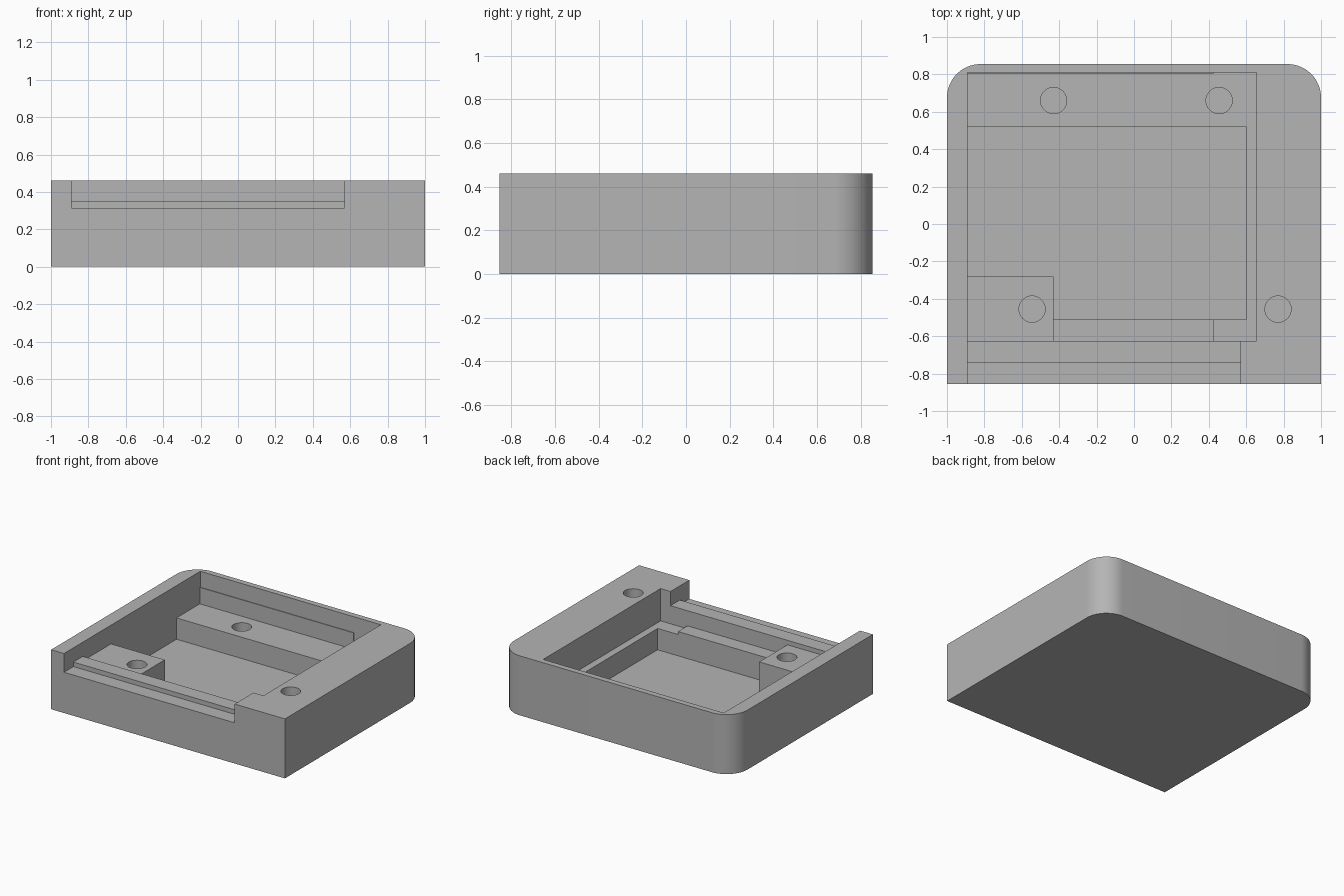
import bpy
import bmesh
from math import cos, sin, pi

default = bpy.data.objects.get("Cube")
if default:
    bpy.data.objects.remove(default, do_unlink=True)

# One grey material for the whole tray
grey = bpy.data.materials.new("plain_grey")
grey.use_nodes = True
colour = (0.46, 0.46, 0.46, 1)
grey.diffuse_color = colour
grey.node_tree.nodes["Principled BSDF"].inputs["Base Color"].default_value = colour

HEIGHT = 0.46
ABOVE = 0.7
FLOOR = 0.045
LEDGE = 0.21
BLOCK_TOP = 0.315
LEFT_WALL = -0.89
LIP_BACK = -0.625
BACK_WALL = 0.81


def prism(name, outline, z0, z1):
    """Extrude an outline of (x, y) points from z0 to z1."""
    bm = bmesh.new()
    base = bm.faces.new([bm.verts.new((x, y, z0)) for x, y in outline])
    top = bmesh.ops.extrude_face_region(bm, geom=[base])["geom"]
    verts = [v for v in top if isinstance(v, bmesh.types.BMVert)]
    bmesh.ops.translate(bm, verts=verts, vec=(0, 0, z1 - z0))
    bmesh.ops.recalc_face_normals(bm, faces=bm.faces[:])
    mesh = bpy.data.meshes.new(name)
    bm.to_mesh(mesh)
    bm.free()
    mesh.materials.append(grey)
    ob = bpy.data.objects.new(name, mesh)
    bpy.context.collection.objects.link(ob)
    return ob


def box(name, x0, x1, y0, y1, z0, z1):
    return prism(name, [(x0, y0), (x1, y0), (x1, y1), (x0, y1)], z0, z1)


def arc(cx, cy, r, start, end, steps):
    angles = [start + (end - start) * i / steps for i in range(steps + 1)]
    return [(cx + r * cos(a), cy + r * sin(a)) for a in angles]


def select_only(ob):
    bpy.ops.object.select_all(action="DESELECT")
    ob.select_set(True)
    bpy.context.view_layer.objects.active = ob


def cut(ob, cutter):
    """Subtract the cutter from the object, then discard the cutter."""
    cutter.hide_render = True
    mod = ob.modifiers.new("cut", "BOOLEAN")
    mod.operation = "DIFFERENCE"
    mod.solver = "EXACT"
    mod.object = cutter
    select_only(ob)
    bpy.ops.object.modifier_apply(modifier=mod.name)
    bpy.data.objects.remove(cutter, do_unlink=True)


def cut_hole(ob, x, y):
    circle = arc(x, y, 0.07, 0, 2 * pi, 48)[:-1]
    cut(ob, prism("hole_cutter", circle, 0.1, ABOVE))


# Tray body with rounded back corners
r = 0.18
outline = [(-1, -0.855), (1, -0.855)]
outline += arc(1 - r, 0.855 - r, r, 0, pi / 2, 20)
outline += arc(-1 + r, 0.855 - r, r, pi / 2, pi, 20)
body = prism("tray_body", outline, 0, HEIGHT)

# Main recess, deep pocket, and the stepped opening in the front wall
recesses = [
    (LEFT_WALL, 0.655, LIP_BACK, BACK_WALL, LEDGE),
    (LEFT_WALL, 0.6, -0.51, 0.52, FLOOR),
    (LEFT_WALL, 0.425, LIP_BACK, 0.3, FLOOR),
    (LEFT_WALL, 0.57, -0.74, -0.5, 0.35),
    (LEFT_WALL, 0.57, -1, -0.74, BLOCK_TOP),
]
for x0, x1, y0, y1, z in recesses:
    cut(body, box("recess_cutter", x0, x1, y0, y1, z, ABOVE))

# Screw holes in the rim and back ledge
for x, y in [(0.77, -0.455), (-0.43, 0.66), (0.455, 0.66)]:
    cut_hole(body, x, y)

# Raised corner block with its own screw hole
block = box("corner_block", LEFT_WALL - 0.01, -0.43, LIP_BACK - 0.01, -0.28, 0.03, BLOCK_TOP)
cut_hole(block, -0.545, -0.455)

# Slightly raised ledge behind the front lip
ledge = box("front_ledge", -0.44, 0.425, LIP_BACK - 0.01, -0.51, 0.03, 0.233)

# Thin strip low on the back wall
strip = box("back_strip", LEFT_WALL - 0.01, 0.425, BACK_WALL - 0.005, BACK_WALL + 0.01, LEDGE - 0.01, 0.337)

for ob in (body, block, ledge, strip):
    select_only(ob)
    bpy.ops.object.shade_smooth_by_angle(angle=pi / 6)
